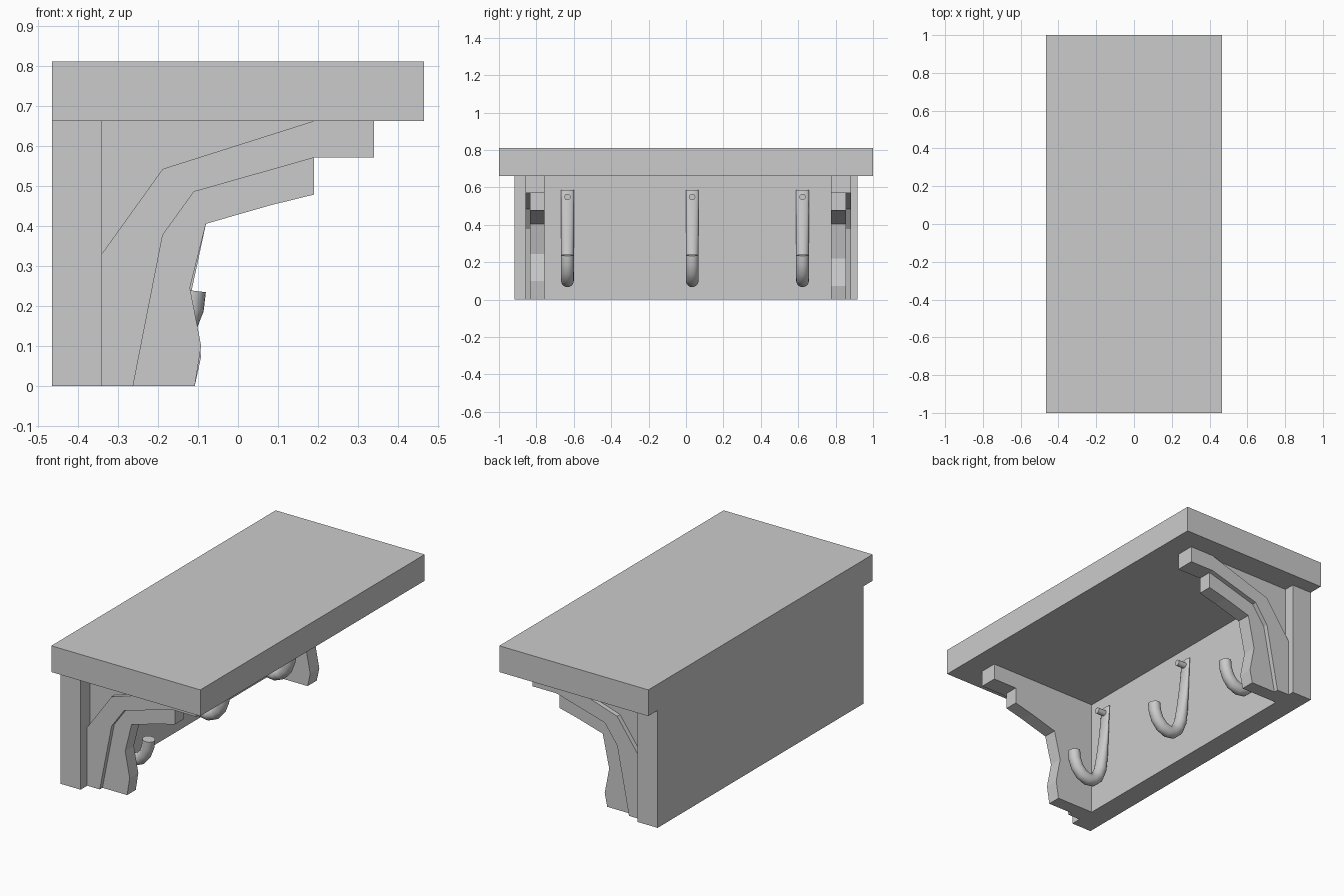
import bpy, bmesh, math
from mathutils import Vector

cube = bpy.data.objects.get("Cube")
if cube:
    bpy.data.objects.remove(cube, do_unlink=True)

grey = bpy.data.materials.new("plain grey")
grey.use_nodes = True
grey.diffuse_color = (0.6, 0.6, 0.6, 1)
grey.node_tree.nodes["Principled BSDF"].inputs["Base Color"].default_value = (0.6, 0.6, 0.6, 1)


def finish(bm, name, smooth=False):
    bmesh.ops.recalc_face_normals(bm, faces=bm.faces)
    mesh = bpy.data.meshes.new(name)
    bm.to_mesh(mesh)
    bm.free()
    mesh.materials.append(grey)
    ob = bpy.data.objects.new(name, mesh)
    bpy.context.collection.objects.link(ob)
    if smooth:
        bpy.ops.object.select_all(action="DESELECT")
        ob.select_set(True)
        bpy.context.view_layer.objects.active = ob
        bpy.ops.object.shade_smooth_by_angle(angle=math.radians(40))
    return ob


def slab(name, profile, y0, y1):
    """Extrude an (x, z) profile from y0 to y1."""
    bm = bmesh.new()
    face = bm.faces.new([bm.verts.new((x, y0, z)) for x, z in profile])
    moved = bmesh.ops.extrude_face_region(bm, geom=[face])["geom"]
    bmesh.ops.translate(bm, vec=(0, y1 - y0, 0),
                        verts=[v for v in moved if isinstance(v, bmesh.types.BMVert)])
    return finish(bm, name)


def box(name, x0, x1, y, z0, z1):
    return slab(name, [(x0, z0), (x1, z0), (x1, z1), (x0, z1)], -y, y)


BACK, WALL, UNDER, TOP = -0.465, -0.34, 0.662, 0.81

# Shelf top and back board
box("shelf_top", BACK, -BACK, 1.0, UNDER, TOP)
box("back_board", BACK, WALL, 0.917, 0, UNDER)


# Brackets: shaped core plate with a raised band on the outer side
def bracket(side, inner, middle, outer, drop):
    core = [(WALL, 0), (-0.108, 0), (-0.092, 0.1 - drop), (-0.12, 0.245 - drop),
            (-0.08, 0.405), (0.08, 0.451), (0.19, 0.478), (0.19, 0.57),
            (0.34, 0.57), (0.34, UNDER), (WALL, UNDER)]
    band = [(WALL, 0), (-0.262, 0), (-0.188, 0.377), (-0.11, 0.485), (0.19, 0.57),
            (0.34, 0.57), (0.34, UNDER), (0.19, UNDER), (-0.188, 0.542), (WALL, 0.33)]
    slab(side + "_bracket_core", core, inner, middle)
    slab(side + "_bracket_band", band, middle, outer)


bracket("right", -0.757, -0.834, -0.858, 0)
bracket("left", 0.775, 0.856, 0.882, 0.026)


# Coat hooks: a tapered stem swept into a round upturned tip
def hook(name, y, sides=20):
    # x, z and half thickness along the sweep
    path = [(-0.334, 0.587, 0.006), (-0.322, 0.42, 0.018), (-0.308, 0.27, 0.029),
            (-0.296, 0.19, 0.033), (-0.274, 0.137, 0.034), (-0.24, 0.106, 0.034),
            (-0.205, 0.101, 0.034), (-0.165, 0.117, 0.034), (-0.135, 0.15, 0.033),
            (-0.118, 0.194, 0.033), (-0.113, 0.238, 0.033)]
    points = [Vector((x, y, z)) for x, z, r in path]
    bm = bmesh.new()
    rings = []
    for i, p in enumerate(points):
        along = points[min(i + 1, len(points) - 1)] - points[max(i - 1, 0)]
        across = along.normalized().cross(Vector((0, 1, 0)))
        ring = []
        for k in range(sides):
            a = math.tau * k / sides
            ring.append(bm.verts.new(p + across * path[i][2] * math.cos(a)
                                     + Vector((0, 0.034 * math.sin(a), 0))))
        rings.append(ring)
    for low, high in zip(rings, rings[1:]):
        for k in range(sides):
            n = (k + 1) % sides
            bm.faces.new((low[k], low[n], high[n], high[k]))
    bm.faces.new(rings[0])
    bm.faces.new(rings[-1])
    finish(bm, name, smooth=True)


def screw(name, y):
    bm = bmesh.new()
    bmesh.ops.create_cone(bm, cap_ends=True, segments=16, radius1=0.017,
                          radius2=0.017, depth=0.07)
    for v in bm.verts:
        v.co = Vector((v.co.z + WALL + 0.032, v.co.y + y, v.co.x + 0.549))
    finish(bm, name, smooth=True)


for label, y in (("right", -0.634), ("middle", 0.033), ("left", 0.623)):
    hook(label + "_hook", y)
    screw(label + "_hook_screw", y)
